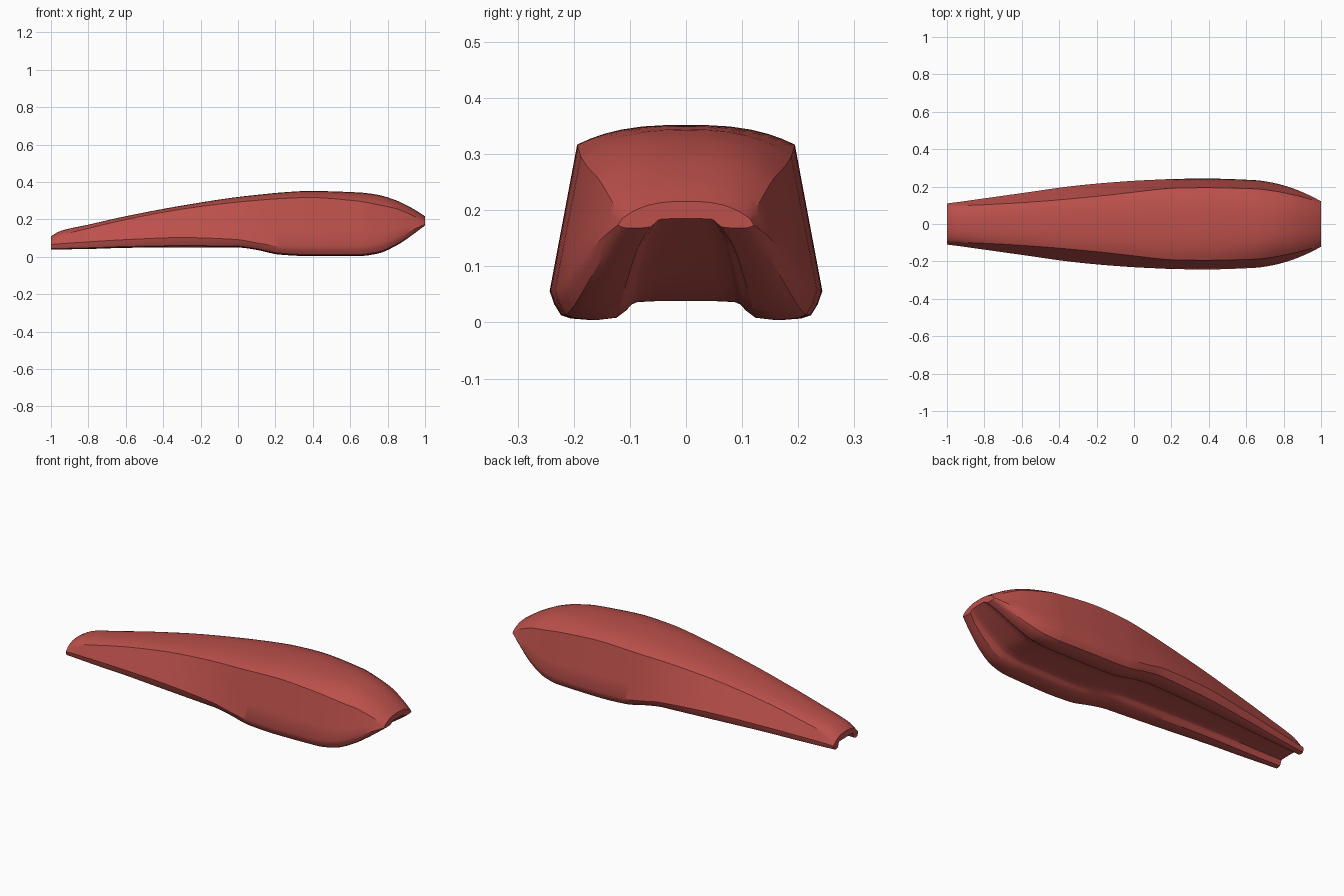
import bpy, bmesh, math

if "Cube" in bpy.data.objects:
    bpy.data.objects.remove(bpy.data.objects["Cube"])

# Stations along the length:
# x, top z, shoulder y, shoulder z, widest y, widest z, foot z, channel half width
STATIONS = [
    (-1.00, .110, .088, .088, .110, .066, .040, .060),
    (-0.95, .138, .096, .112, .116, .070, .040, .061),
    (-0.80, .172, .103, .152, .137, .080, .042, .063),
    (-0.60, .217, .114, .199, .165, .092, .048, .067),
    (-0.30, .274, .138, .255, .206, .103, .051, .075),
    (0.00, .320, .170, .293, .231, .092, .050, .083),
    (0.10, .331, .182, .302, .236, .074, .037, .085),
    (0.22, .343, .192, .311, .241, .058, .012, .086),
    (0.38, .352, .194, .317, .243, .056, .004, .087),
    (0.65, .344, .188, .297, .234, .058, .004, .087),
    (0.75, .331, .176, .278, .219, .070, .018, .086),
    (0.85, .300, .156, .256, .190, .106, .062, .080),
    (0.95, .249, .130, .213, .148, .152, .130, .065),
    (1.00, .216, .113, .186, .121, .174, .168, .045),
]
STEPS = 60
# Foot outline: fraction inward from the widest point, fraction of rim height
FOOT_OUT = [(.05, .56), (.13, .17), (.24, .06), (.49, 0)]
# Foot inner wall: fraction inward, fraction of channel depth
FOOT_IN = [(.75, .13), (.87, .52), (.93, .82), (1, .95)]


def slope(k, c):
    """Monotone tangent at a station."""
    if k in (0, len(STATIONS) - 1):
        j = min(k, len(STATIONS) - 2)
        a, b = STATIONS[j], STATIONS[j + 1]
        return (b[c] - a[c]) / (b[0] - a[0])
    p, q, r = STATIONS[k - 1:k + 2]
    d0 = (q[c] - p[c]) / (q[0] - p[0])
    d1 = (r[c] - q[c]) / (r[0] - q[0])
    return 0 if d0 * d1 <= 0 else 2 * d0 * d1 / (d0 + d1)


def sample(x):
    """Smoothly interpolated station values at x."""
    k = max(i for i in range(len(STATIONS) - 1) if STATIONS[i][0] <= x + 1e-9)
    a, b = STATIONS[k], STATIONS[k + 1]
    h = b[0] - a[0]
    t = (x - a[0]) / h
    return [(2*t**3 - 3*t*t + 1) * a[c] + (t**3 - 2*t*t + t) * h * slope(k, c)
            + (3*t*t - 2*t**3) * b[c] + (t**3 - t*t) * h * slope(k + 1, c)
            for c in range(1, 8)]


def section(x):
    """Closed cross-section, mirrored left and right."""
    top, ys, zs, yw, zw, foot, yc = sample(x)
    depth = min(.034, .017 + (1 - x) * .12)
    half = [(ys * t, top - (top - zs) * t ** 2.8) for t in (0, .2, .4, .6, .75, .88, 1)]
    half += [(ys + (yw - ys) * t, zs + (zw - zs) * t) for t in (.33, .67, 1)]
    w = yw - yc
    half += [(yw - w * f, foot + (zw - foot) * g) for f, g in FOOT_OUT]
    half += [(yw - w * f, foot + depth * g) for f, g in FOOT_IN]
    half += [(yc * .6, foot + depth), (0, foot + depth)]
    return half + [(-y, z) for y, z in half[-2:0:-1]]


# Lofted body shell with an underside channel
bm = bmesh.new()
xs = sorted({round(-1 + 2 * i / STEPS, 4) for i in range(STEPS + 1)} | {s[0] for s in STATIONS})
rings = [[bm.verts.new((x, y, z)) for y, z in section(x)] for x in xs]
n = len(rings[0])
for a, b in zip(rings, rings[1:]):
    for i in range(n):
        j = (i + 1) % n
        bm.faces.new((a[i], a[j], b[j], b[i]))
# End caps, built as strips from the outer skin to the channel side
for ring in (rings[0], rings[-1]):
    bmesh.ops.triangulate(bm, faces=[bm.faces.new(ring)])
bmesh.ops.recalc_face_normals(bm, faces=bm.faces)

mesh = bpy.data.meshes.new("body_shell")
bm.to_mesh(mesh)
bm.free()
body = bpy.data.objects.new("body_shell", mesh)
bpy.context.collection.objects.link(body)

red = bpy.data.materials.new("muted_red")
red.diffuse_color = (.50, .08, .07, 1)
red.use_nodes = True
red.node_tree.nodes["Principled BSDF"].inputs["Base Color"].default_value = red.diffuse_color
mesh.materials.append(red)

bpy.context.view_layer.objects.active = body
body.select_set(True)
bpy.ops.object.shade_smooth_by_angle(angle=math.radians(32))
